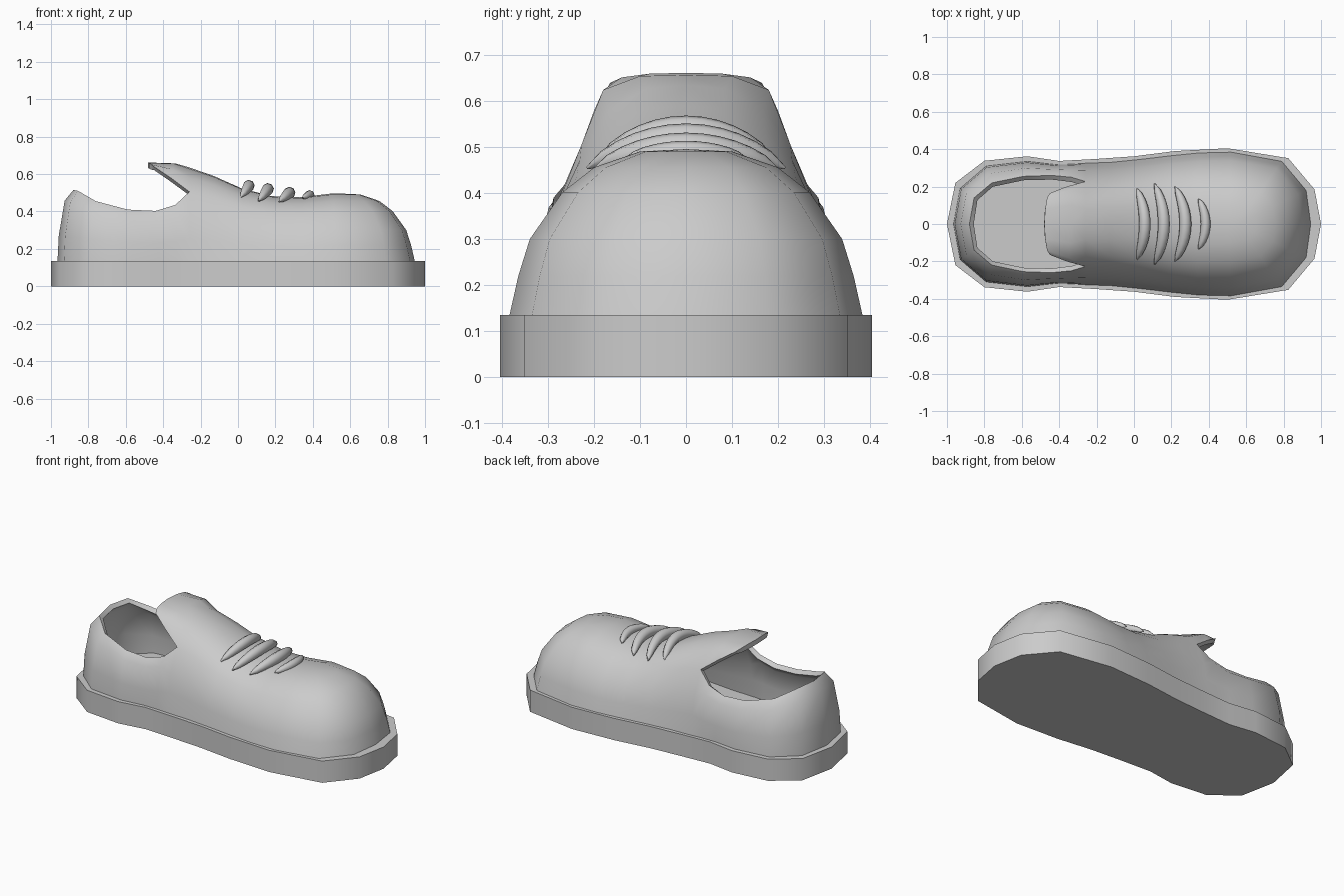
import bpy, bmesh, math

if "Cube" in bpy.data.objects:
    bpy.data.objects.remove(bpy.data.objects["Cube"])

BASE = 0.135  # top of the sole


def make_object(name, bm):
    mesh = bpy.data.meshes.new(name)
    bm.to_mesh(mesh)
    bm.free()
    ob = bpy.data.objects.new(name, mesh)
    bpy.context.collection.objects.link(ob)
    return ob


def finish(ob, angle):
    """Turn modifiers / curves into a mesh and shade it."""
    bpy.ops.object.select_all(action='DESELECT')
    ob.select_set(True)
    bpy.context.view_layer.objects.active = ob
    bpy.ops.object.convert(target='MESH')
    bpy.ops.object.shade_smooth_by_angle(angle=math.radians(angle))


# Sole: half outline from heel to toe, mirrored and extruded
half = [(-1, 0), (-.955, .22), (-.8, .338), (-.57, .362), (-.4, .337), (-.2, .348),
        (0, .362), (.22, .39), (.5, .405), (.825, .352), (.965, .185), (1, 0)]
outline = half + [(x, -y) for x, y in reversed(half[1:-1])]
bm = bmesh.new()
bottom = bm.faces.new([bm.verts.new((x, y, 0)) for x, y in outline])
ext = bmesh.ops.extrude_face_region(bm, geom=[bottom], use_keep_orig=True)
bmesh.ops.translate(bm, vec=(0, 0, BASE),
                    verts=[g for g in ext['geom'] if isinstance(g, bmesh.types.BMVert)])
bmesh.ops.recalc_face_normals(bm, faces=bm.faces)
finish(make_object("sole", bm), 50)


# Upper: columns rising from the sole edge to the collar or the centre line
def collar_column(bx, by, cx, cy, cz):
    return [(bx + (cx - bx) * f, by + (cy - by) * f, BASE + (cz - BASE) * g)
            for f, g in ((0, 0), (.08, .36), (.45, .85), (1, 1))]


ARCH = [(1, 0), (.95, .236), (.885, .458), (.7, .74), (.52, .89), (.26, .986), (0, 1)]


def arch_column(bx, by, tx, tz):
    return [(tx + (bx - tx) * f, by * f, BASE + (tz - BASE) * g) for f, g in ARCH]


heel = [collar_column(*c) for c in (
    (-.965, 0, -.88, 0, .515), (-.93, .19, -.855, .14, .51), (-.79, .31, -.76, .22, .455),
    (-.57, .335, -.59, .255, .41), (-.42, .318, -.44, .26, .403), (-.33, .32, -.335, .25, .435))]
front = [arch_column(*c) for c in (
    (-.26, .325, -.26, .635), (-.12, .33, -.13, .59), (.03, .345, .02, .523),
    (.2, .365, .18, .482), (.35, .38, .33, .476), (.52, .384, .5, .496),
    (.79, .335, .55, .496), (.92, .18, .55, .496), (.945, 0, .55, .496))]
tongue = [[(-.45, .165, .64), (-.465, .14, .652), (-.475, .08, .66), (-.48, 0, .662)],
          [(-.36, .2, .58), (-.35, .18, .625), (-.34, .1, .655), (-.335, 0, .657)],
          front[0][3:]]

bm = bmesh.new()


def skin(columns):
    for a, b in zip(columns, columns[1:]):
        for j in range(min(len(a), len(b)) - 1):
            quad = (a[j + 1], b[j + 1], b[j], a[j])
            pts = list(dict.fromkeys(quad))
            bm.faces.new([bm.verts.new(p) for p in pts])


skin(heel + [front[0][:4]])
skin(front)
skin(tongue)
bmesh.ops.remove_doubles(bm, verts=bm.verts, dist=.0005)
upper = make_object("upper", bm)
mirror = upper.modifiers.new("mirror", 'MIRROR')
mirror.use_axis = (False, True, False)
shell = upper.modifiers.new("thickness", 'SOLIDIFY')
shell.thickness = .03
shell.offset = -1
finish(upper, 60)


# Laces: tapered tubes arching over the front
def lace(name, x_end, x_mid, half_w, z_end, z_mid, radius):
    cu = bpy.data.curves.new(name, 'CURVE')
    cu.dimensions = '3D'
    cu.bevel_depth = radius
    cu.bevel_resolution = 2
    n = 12
    sp = cu.splines.new('POLY')
    sp.points.add(n)
    for i, p in enumerate(sp.points):
        t = -1 + 2 * i / n
        k = 1 - t * t
        p.co = (x_end + (x_mid - x_end) * k, half_w * t, z_end + (z_mid - z_end) * k, 1)
        p.radius = max(.1, k ** .5)
    ob = bpy.data.objects.new(name, cu)
    bpy.context.collection.objects.link(ob)
    finish(ob, 60)


for i, spec in enumerate(((.015, .058, .19, .475, .538, .031), (.11, .16, .215, .455, .52, .032),
                          (.22, .275, .2, .452, .5, .032), (.345, .383, .135, .472, .488, .026))):
    lace(f"lace_{i + 1}", *spec)
